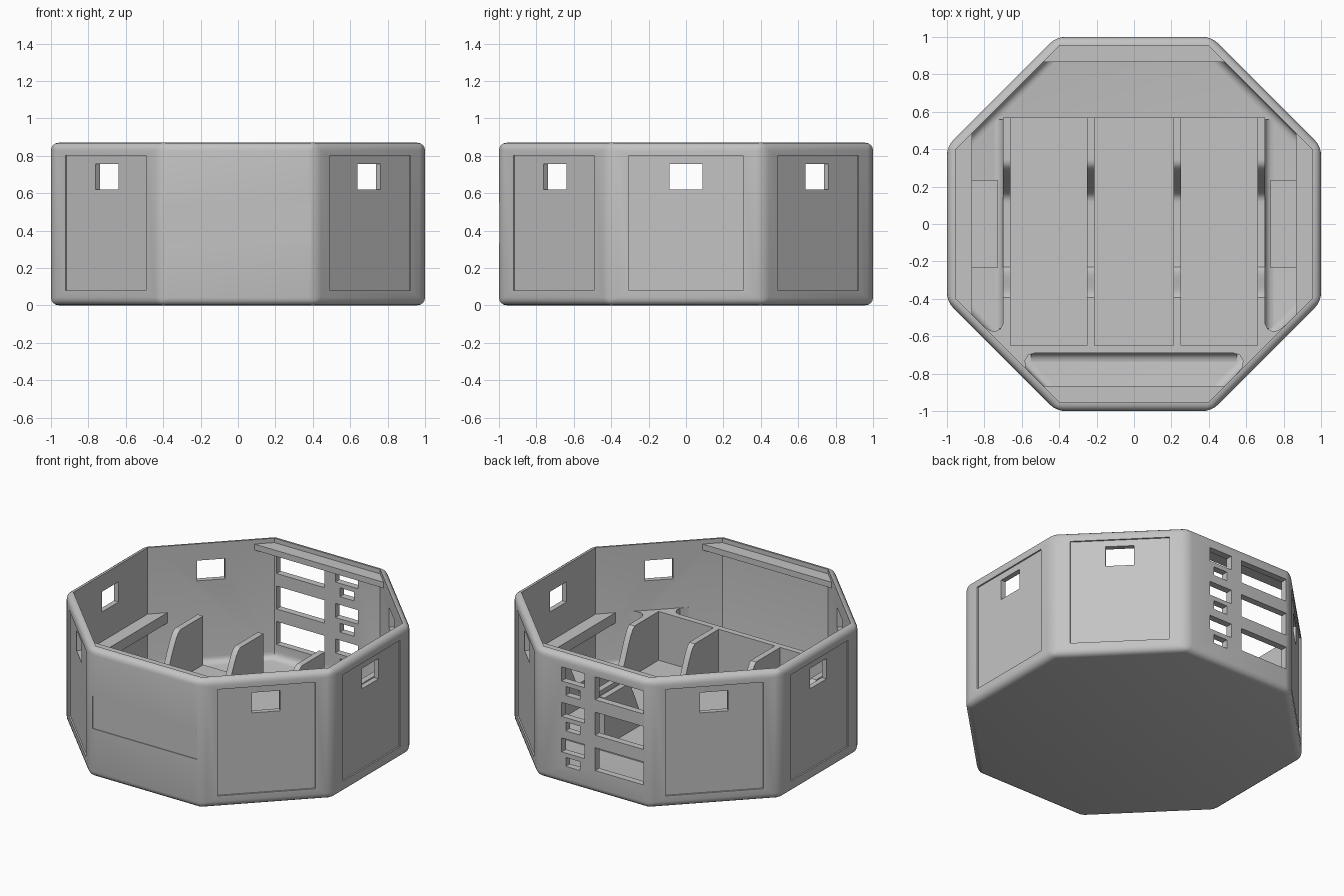
import bpy, bmesh, math
from mathutils import Matrix, Vector

old = bpy.data.objects.get("Cube")
if old:
    bpy.data.objects.remove(old, do_unlink=True)

HEIGHT, FLOOR, TOP = 0.87, 0.06, 0.42
INNER = 0.955

grey = bpy.data.materials.new("plain grey")
grey.use_nodes = True
grey.diffuse_color = (0.55, 0.55, 0.55, 1)
grey.node_tree.nodes["Principled BSDF"].inputs["Base Color"].default_value = (0.55, 0.55, 0.55, 1)


def add_prism(bm, pts, lo, hi, matrix=Matrix()):
    """Extrude a flat outline from lo to hi along local z."""
    base = [bm.verts.new(matrix @ Vector((x, y, lo))) for x, y in pts]
    cap = [bm.verts.new(matrix @ Vector((x, y, hi))) for x, y in pts]
    n = len(pts)
    bm.faces.new(base[::-1])
    bm.faces.new(cap)
    for i in range(n):
        j = (i + 1) % n
        bm.faces.new((base[i], base[j], cap[j], cap[i]))


def add_box(bm, x, y, z, matrix=Matrix()):
    pts = [(x[0], y[0]), (x[1], y[0]), (x[1], y[1]), (x[0], y[1])]
    add_prism(bm, pts, z[0], z[1], matrix)


def finish(bm, name, smooth=False):
    bmesh.ops.recalc_face_normals(bm, faces=bm.faces)
    mesh = bpy.data.meshes.new(name)
    bm.to_mesh(mesh)
    bm.free()
    mesh.materials.append(grey)
    obj = bpy.data.objects.new(name, mesh)
    bpy.context.collection.objects.link(obj)
    if smooth:
        smooth_sharp(obj)
    return obj


def activate(obj):
    bpy.ops.object.select_all(action="DESELECT")
    obj.select_set(True)
    bpy.context.view_layer.objects.active = obj


def smooth_sharp(obj):
    activate(obj)
    bpy.ops.object.shade_smooth_by_angle(angle=math.radians(35))


def cut(obj, cutter):
    activate(obj)
    mod = obj.modifiers.new("cut", "BOOLEAN")
    mod.operation, mod.solver, mod.object = "DIFFERENCE", "EXACT", cutter
    bpy.ops.object.modifier_apply(modifier=mod.name)
    bpy.data.objects.remove(cutter, do_unlink=True)


def turn(step):
    return Matrix.Rotation(step * math.pi / 4, 4, "Z")


def octagon(apothem):
    r = apothem / math.cos(math.pi / 8)
    angles = [(i + 0.5) * math.pi / 4 for i in range(8)]
    return [(r * math.cos(a), r * math.sin(a)) for a in angles]


# Rounded octagonal shell
bm = bmesh.new()
add_prism(bm, octagon(1), 0, HEIGHT)
bmesh.ops.bevel(bm, geom=bm.edges[:], offset=0.042, segments=4, profile=0.5, affect="EDGES")
shell = finish(bm, "outer_shell")

# Cavity with a coved floor edge
bm = bmesh.new()
add_prism(bm, octagon(INNER), FLOOR, 1.2)
low = [e for e in bm.edges if all(v.co.z < FLOOR + 0.01 for v in e.verts)]
bmesh.ops.bevel(bm, geom=low, offset=0.045, segments=4, profile=0.5, affect="EDGES")
cut(shell, finish(bm, "cavity_cutter"))

# Shallow door recesses on six sides and a front band
bm = bmesh.new()
doors = [1, 2, 3, 5, 6, 7]
for k in doors:
    add_box(bm, (-0.305, 0.305), (-1.1, -0.99), (0.08, 0.80), turn(k))
add_box(bm, (-0.39, 0.39), (-1.1, -0.995), (0.33, 0.55))
cut(shell, finish(bm, "recess_cutter"))

# Door windows and rear openings
bm = bmesh.new()
for k in doors:
    add_box(bm, (-0.088, 0.088), (-1.1, -0.9), (0.62, 0.757), turn(k))
for z in (0.79, 0.55, 0.31):
    add_box(bm, (-0.38, -0.02), (0.9, 1.1), (z - 0.155, z))
    add_box(bm, (0.06, 0.23), (0.9, 1.1), (z - 0.095, z))
    add_box(bm, (0.095, 0.2), (0.9, 1.1), (z - 0.185, z - 0.125))
cut(shell, finish(bm, "opening_cutter"))
smooth_sharp(shell)

# Ledges: high at front and back, low at the sides
ledge = [(-0.49, -0.867), (-0.40, -0.965), (0.40, -0.965), (0.49, -0.867)]
for name, k, lo, hi in (("front_ledge", 0, 0.80, 0.84), ("left_ledge", 2, 0.35, TOP),
                        ("back_ledge", 4, 0.80, 0.84), ("right_ledge", 6, 0.35, TOP)):
    bm = bmesh.new()
    add_prism(bm, ledge, lo, hi, turn(k))
    finish(bm, name)

# Raised stall floor and the wall in front of it
bm = bmesh.new()
add_box(bm, (-0.70, 0.70), (-0.67, 0.57), (0.04, 0.09))
finish(bm, "stall_floor")
bm = bmesh.new()
add_box(bm, (-0.70, 0.70), (-0.69, -0.65), (0.04, TOP))
finish(bm, "stall_front_wall")


# Dividers dipping in the middle with S-curved shoulders
def ease(t):
    t = min(max(t, 0), 1)
    return t * t * (3 - 2 * t)


def divider_top(y):
    dip = ease((y + 0.40) / 0.18) * (1 - ease((y - 0.13) / 0.2))
    return TOP - 0.3 * dip


ys = [-0.66 + i * 1.23 / 60 for i in range(61)]
outline = [(-0.66, 0.05), (0.57, 0.05)] + [(y, divider_top(y)) for y in reversed(ys)]
yz_plane = Matrix(((0, 0, 1, 0), (1, 0, 0, 0), (0, 1, 0, 0), (0, 0, 0, 1)))
for i, x in enumerate((-0.68, -0.23, 0.23, 0.68)):
    bm = bmesh.new()
    add_prism(bm, outline, x - 0.02, x + 0.02, yz_plane)
    finish(bm, f"divider_{i + 1}", True)

# Front corner blocks between the pockets, and side steps
corner = [(0.66, -0.65), (0.66, -0.56), (0.70, -0.53), (0.715, -0.56), (0.74, -0.573),
          (0.77, -0.57), (0.81, -0.54), (0.82, -0.56), (0.56, -0.82), (0.545, -0.805),
          (0.58, -0.765), (0.582, -0.73), (0.565, -0.70), (0.53, -0.69)]
for side, s in (("left", 1), ("right", -1)):
    bm = bmesh.new()
    add_prism(bm, [(s * x, y) for x, y in corner], 0.04, TOP)
    finish(bm, side + "_corner_block", True)
    bm = bmesh.new()
    add_box(bm, sorted((s * 0.73, s * 0.97)), (-0.235, 0.235), (0.04, 0.2))
    finish(bm, side + "_step")

# Cove strips where the pockets meet the stall walls
R = 0.045
arc = [(R - R * math.cos(i * math.pi / 10), R - R * math.sin(i * math.pi / 10)) for i in range(6)]
cove = [(-0.01, -0.01), (-0.01, R)] + arc + [(R, -0.01)]
xz_plane = Matrix.Rotation(math.pi / 2, 4, "X")
for name, k, offset, half, shift in (("front_cove", -2, 0.69, 0.55, 0),
                                     ("left_cove", 0, 0.70, 0.56, 0),
                                     ("right_cove", 4, 0.70, 0.56, 0)):
    bm = bmesh.new()
    place = turn(k) @ Matrix.Translation((offset, 0, FLOOR)) @ xz_plane
    add_prism(bm, cove, -half, half, place)
    finish(bm, name, True)
